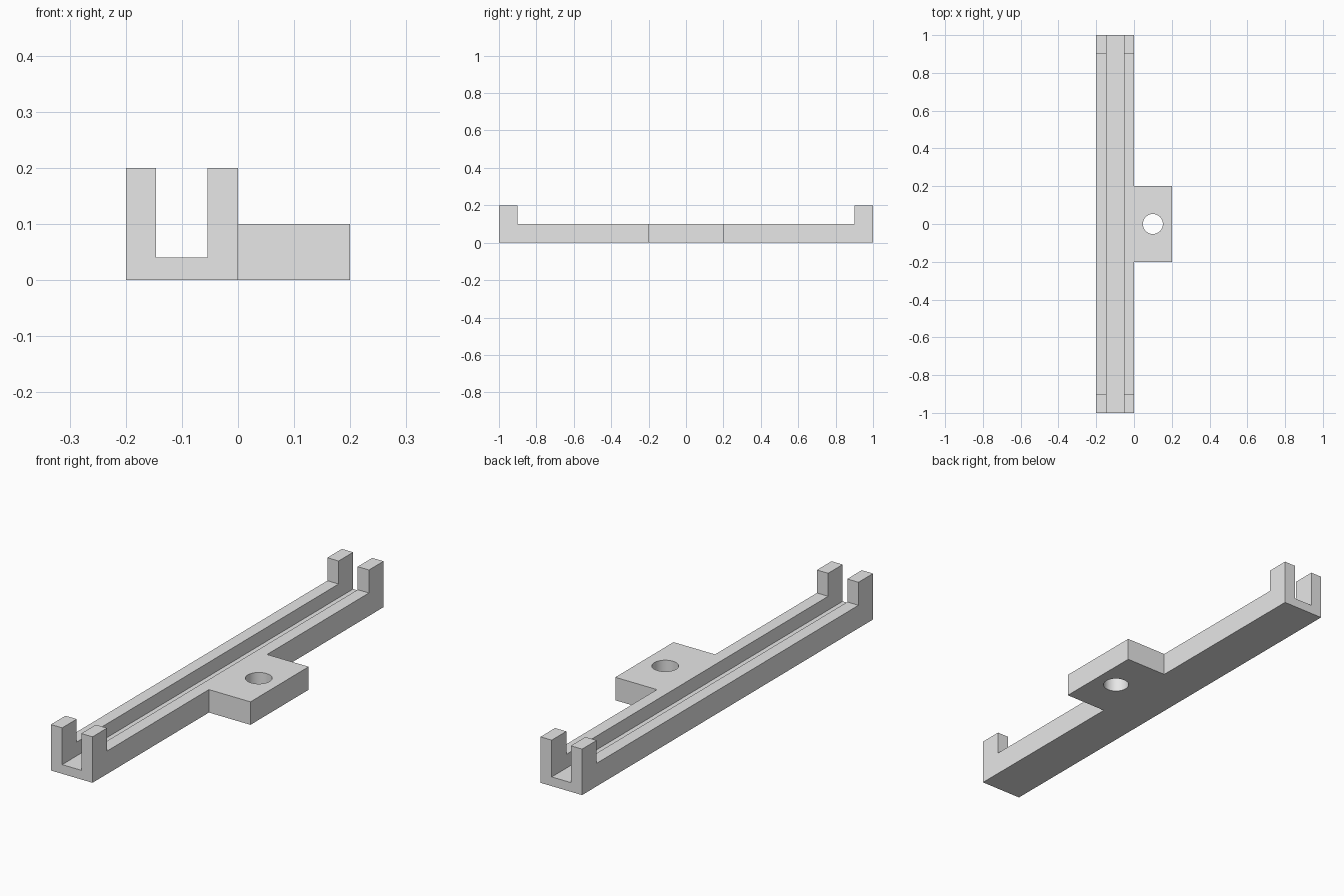
import bpy, bmesh
from mathutils import Matrix, Vector

cube = bpy.data.objects.get("Cube")
if cube:
    bpy.data.objects.remove(cube, do_unlink=True)

GREY = (0.8, 0.8, 0.8, 1)
grey = bpy.data.materials.new("plain grey")
grey.use_nodes = True
grey.diffuse_color = GREY
grey.node_tree.nodes["Principled BSDF"].inputs["Base Color"].default_value = GREY


def finish(bm, name):
    bmesh.ops.recalc_face_normals(bm, faces=bm.faces)
    mesh = bpy.data.meshes.new(name)
    bm.to_mesh(mesh)
    bm.free()
    mesh.materials.append(grey)
    obj = bpy.data.objects.new(name, mesh)
    bpy.context.collection.objects.link(obj)
    return obj


def box(name, low, high):
    low, high = Vector(low), Vector(high)
    bm = bmesh.new()
    bmesh.ops.create_cube(bm, size=1, matrix=Matrix.Translation((low + high) / 2)
                          @ Matrix.Diagonal((*(high - low), 1)))
    return finish(bm, name)


def extrude_profile(name, profile, y0, y1):
    bm = bmesh.new()
    face = bm.faces.new([bm.verts.new((x, y0, z)) for x, z in profile])
    result = bmesh.ops.extrude_face_region(bm, geom=[face])
    verts = [v for v in result["geom"] if isinstance(v, bmesh.types.BMVert)]
    bmesh.ops.translate(bm, verts=verts, vec=(0, y1 - y0, 0))
    return finish(bm, name)


def combine(target, tool, operation):
    tool.hide_render = True
    mod = target.modifiers.new(operation.lower(), "BOOLEAN")
    mod.operation, mod.object, mod.solver = operation, tool, "EXACT"
    bpy.context.view_layer.objects.active = target
    bpy.ops.object.modifier_apply(modifier=mod.name)
    bpy.data.objects.remove(tool, do_unlink=True)


# U-shaped channel, full height only at the end posts
profile = [(-0.2, 0), (0, 0), (0, 0.2), (-0.054, 0.2), (-0.054, 0.04),
           (-0.146, 0.04), (-0.146, 0.2), (-0.2, 0.2)]
bracket = extrude_profile("channel_bracket", profile, -1, 1)
combine(bracket, box("wall_cutter", (-0.3, -0.9, 0.1), (0.1, 0.9, 0.3)), "DIFFERENCE")

# Mounting tab joined to the side wall
combine(bracket, box("mounting_tab", (-0.03, -0.2, 0), (0.2, 0.2, 0.1)), "UNION")

# Round screw hole through the tab
bm = bmesh.new()
bmesh.ops.create_cone(bm, cap_ends=True, segments=48, radius1=0.053, radius2=0.053,
                      depth=0.4, matrix=Matrix.Translation((0.1, 0, 0.05)))
combine(bracket, finish(bm, "hole_cutter"), "DIFFERENCE")

bpy.ops.object.select_all(action="DESELECT")
bracket.select_set(True)
bpy.context.view_layer.objects.active = bracket
bpy.ops.object.shade_smooth_by_angle()
